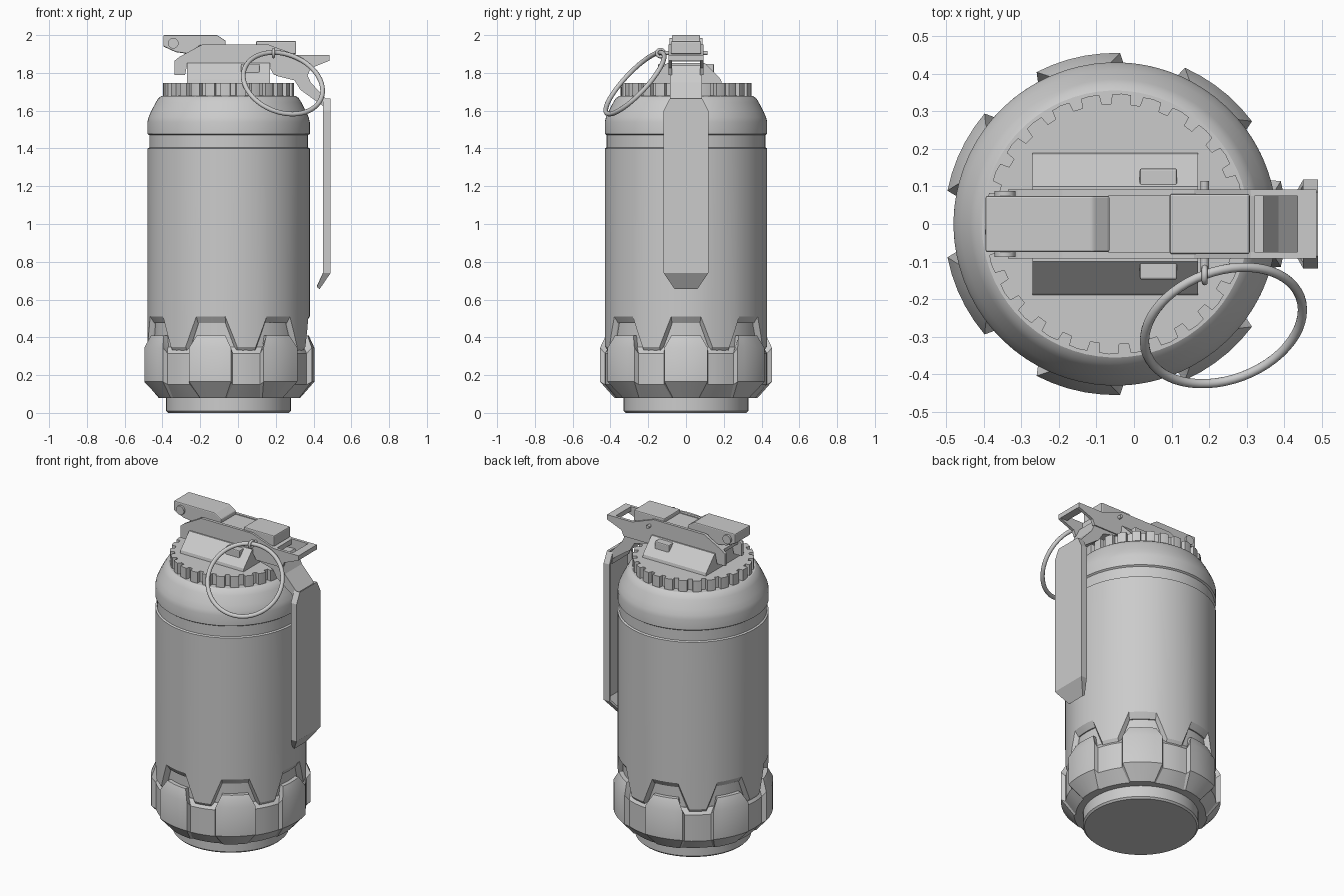
import bpy, bmesh, math
from mathutils import Vector

if "Cube" in bpy.data.objects:
    bpy.data.objects.remove(bpy.data.objects["Cube"])

CX = -0.05            # axis of the canister
LUGS = 7
STEP = 360 / LUGS


def finish(name, bm, smooth=True, bevel=0):
    bmesh.ops.recalc_face_normals(bm, faces=bm.faces)
    me = bpy.data.meshes.new(name)
    bm.to_mesh(me)
    bm.free()
    ob = bpy.data.objects.new(name, me)
    bpy.context.collection.objects.link(ob)
    if bevel:
        m = ob.modifiers.new("bevel", 'BEVEL')
        m.width, m.segments, m.limit_method = bevel, 2, 'ANGLE'
    if smooth:
        bpy.ops.object.select_all(action='DESELECT')
        ob.select_set(True)
        bpy.context.view_layer.objects.active = ob
        bpy.ops.object.shade_smooth_by_angle(angle=math.radians(28))
    return ob


def wrap(name, cols, caps=True):
    """Closed skin round the axis; each column is a list of (radius, degrees, z)."""
    bm = bmesh.new()
    vs = [[bm.verts.new((CX + r * math.cos(math.radians(a)), r * math.sin(math.radians(a)), z))
           for r, a, z in col] for col in cols]
    for i, c in enumerate(vs):
        d = vs[(i + 1) % len(vs)]
        for k in range(len(c) - 1):
            bm.faces.new((c[k], d[k], d[k + 1], c[k + 1]))
    if caps:
        bm.faces.new([c[0] for c in vs])
        bm.faces.new([c[-1] for c in vs])
    return finish(name, bm)


def lathe(name, profile, n=72):
    return wrap(name, [[(r, i * 360 / n, z) for r, z in profile] for i in range(n)])


def prism(name, pts, y0, y1, bevel=0):
    """Side outline in x,z extruded along y."""
    bm = bmesh.new()
    f = bm.faces.new([bm.verts.new((x, y0, z)) for x, z in pts])
    r = bmesh.ops.extrude_face_region(bm, geom=[f])
    bmesh.ops.translate(bm, vec=(0, y1 - y0, 0),
                        verts=[v for v in r['geom'] if isinstance(v, bmesh.types.BMVert)])
    return finish(name, bm, False, bevel)


def box(name, x0, x1, y0, y1, z0, z1, bevel=0):
    return prism(name, [(x0, z0), (x1, z0), (x1, z1), (x0, z1)], y0, y1, bevel)


def rod(name, x, z, y0, y1, r, n=20):
    bm = bmesh.new()
    a = [2 * math.pi * i / n for i in range(n)]
    f = bm.faces.new([bm.verts.new((x + r * math.cos(t), y0, z + r * math.sin(t))) for t in a])
    g = bmesh.ops.extrude_face_region(bm, geom=[f])
    bmesh.ops.translate(bm, vec=(0, y1 - y0, 0),
                        verts=[v for v in g['geom'] if isinstance(v, bmesh.types.BMVert)])
    return finish(name, bm)


def torus(name, loc, normal, R, r):
    rot = Vector(normal).to_track_quat('Z', 'Y').to_euler()
    bpy.ops.mesh.primitive_torus_add(location=loc, rotation=rot, major_radius=R, minor_radius=r,
                                     major_segments=56, minor_segments=12)
    bpy.context.object.name = name
    bpy.ops.object.shade_smooth()


# base disc and inner core
lathe("base_disc", [(0.32, 0), (0.33, 0.01), (0.33, 0.09)])
lathe("inner_core", [(0.38, 0.1), (0.40, 0.12), (0.40, 0.6)])

# bumper ring with seven raised lugs: lug r, lug z, valley r, valley z, half angle
rows = [(.32, .08, .32, .08, 10.5), (.38, .08, .37, .08, 10.5), (.455, .165, .43, .15, 14.5),
        (.455, .345, .43, .315, 14.5), (.425, .41, .405, .35, 10.5), (.38, .41, .38, .35, 10.5)]
cols = []
for s in range(LUGS):
    c = s * STEP
    for t in (-1, -.6, -.2, .2, .6, 1):
        cols.append([(lr, c + t * h, lz) for lr, lz, vr, vz, h in rows])
    for t in (0, .25, .5, .75, 1):
        cols.append([(vr, c + h + 1.2 + t * (STEP - 2 * h - 2.4), vz) for lr, lz, vr, vz, h in rows])
wrap("bumper_ring", cols, caps=False)

# body shell with notched lower edge, groove and rounded shoulder
upper = [(.43, 1.40), (.42, 1.405), (.42, 1.47), (.43, 1.477), (.43, 1.54), (.424, 1.565),
         (.41, 1.597), (.385, 1.645), (.371, 1.667), (.355, 1.678), (.30, 1.68)]
edge = [(-10.5, .51), (-5.2, .51), (0, .51), (5.2, .51), (10.5, .51), (14.75, .43), (19, .35),
        (23.5, .35), (28, .35), (STEP - 19, .35), (STEP - 14.75, .43)]
cols = []
for s in range(LUGS):
    for o, e in edge:
        a = s * STEP + o
        cols.append([(.39, a, e - .035), (.407, a, e - .035), (.43, a, e)] + [(r, a, z) for r, z in upper])
wrap("body_shell", cols, caps=False)

# toothed cap
teeth, cols = 26, []
for i in range(teeth):
    for f, r in ((0, .345), (.3, .347), (.6, .345), (.64, .32), (.96, .32)):
        a = (i + f) * 360 / teeth
        cols.append([(r, a, 1.67), (r, a, 1.747)])
wrap("toothed_cap", cols)

# sloped housing on the cap, with a small catch on each side
bm = bmesh.new()
f = bm.faces.new([bm.verts.new((-.27, y, z)) for y, z in
                  ((-.19, 1.74), (-.185, 1.765), (-.10, 1.853), (.10, 1.853), (.185, 1.765), (.19, 1.74))])
g = bmesh.ops.extrude_face_region(bm, geom=[f])
bmesh.ops.translate(bm, vec=(.44, 0, 0), verts=[v for v in g['geom'] if isinstance(v, bmesh.types.BMVert)])
finish("sloped_housing", bm, False)
box("housing_catches", .015, .115, -.148, .148, 1.76, 1.848, .006)

# fuze head: two cheek plates, top web and end bar
cheek = [(-.335, 1.79), (-.335, 1.865), (-.31, 1.885), (-.19, 1.95), (.16, 1.95), (.31, 1.895), (.485, 1.895),
         (.485, 1.865), (.385, 1.825), (.37, 1.79), (.19, 1.79), (.16, 1.84), (-.27, 1.84), (-.28, 1.79)]
for side, y in (("front", -.092), ("back", .074)):
    prism("head_cheek_" + side, cheek, y, y + .018)
prism("head_web", [(-.31, 1.86), (-.31, 1.88), (-.19, 1.945), (.16, 1.945), (.32, 1.892), (.32, 1.86)], -.08, .08)
box("head_end_bar", .435, .485, -.09, .09, 1.866, 1.895)

# striker block with hinge pin, and rear block
prism("striker_block", [(-.395, 2.0), (-.11, 2.0), (-.065, 1.97), (-.065, 1.945), (-.2, 1.945),
                        (-.26, 1.90), (-.33, 1.91), (-.395, 1.94)], -.075, .075, .006)
rod("striker_hinge_pin", -.343, 1.957, -.088, .088, .028)
box("rear_block", .095, .308, -.08, .08, 1.90, 1.968, .006)

# lever neck
prism("lever_neck", [(.2, 1.83), (.345, 1.84), (.385, 1.75), (.49, 1.635), (.49, 1.59), (.455, 1.59),
                     (.45, 1.625), (.33, 1.71), (.30, 1.76), (.2, 1.785)], -.085, .085)

# long lever: bent tapered plate with inward flanges
bm = bmesh.new()
path = [(.49, 1.665, .085), (.49, 1.60, .118), (.49, .74, .118), (.432, .655, .06)]
outer = [[bm.verts.new((x, s * w, z)) for s in (-1, 1)] for x, z, w in path]
inner = [[bm.verts.new((x - .04, s * w, z + (.012 if i == 3 else 0))) for s in (-1, 1)]
         for i, (x, z, w) in enumerate(path)]
for v in inner[3]:
    v.co.x += .025
for i in range(3):
    bm.faces.new((outer[i][0], outer[i][1], outer[i + 1][1], outer[i + 1][0]))
    for k in (0, 1):
        bm.faces.new((outer[i][k], outer[i + 1][k], inner[i + 1][k], inner[i][k]))
lever = finish("lever", bm, False)
m = lever.modifiers.new("thickness", 'SOLIDIFY')
m.thickness, m.offset = .014, -1

# safety pin, its eye and the pull ring
rod("safety_pin", .188, 1.905, -.135, .115, .011, 12)
torus("pin_eye", (.188, -.135, 1.905), (1, 0, 0), .02, .008)
torus("pull_ring", (.238, -.27, 1.745), (.26, -.70, .66), .2176, .0125)
